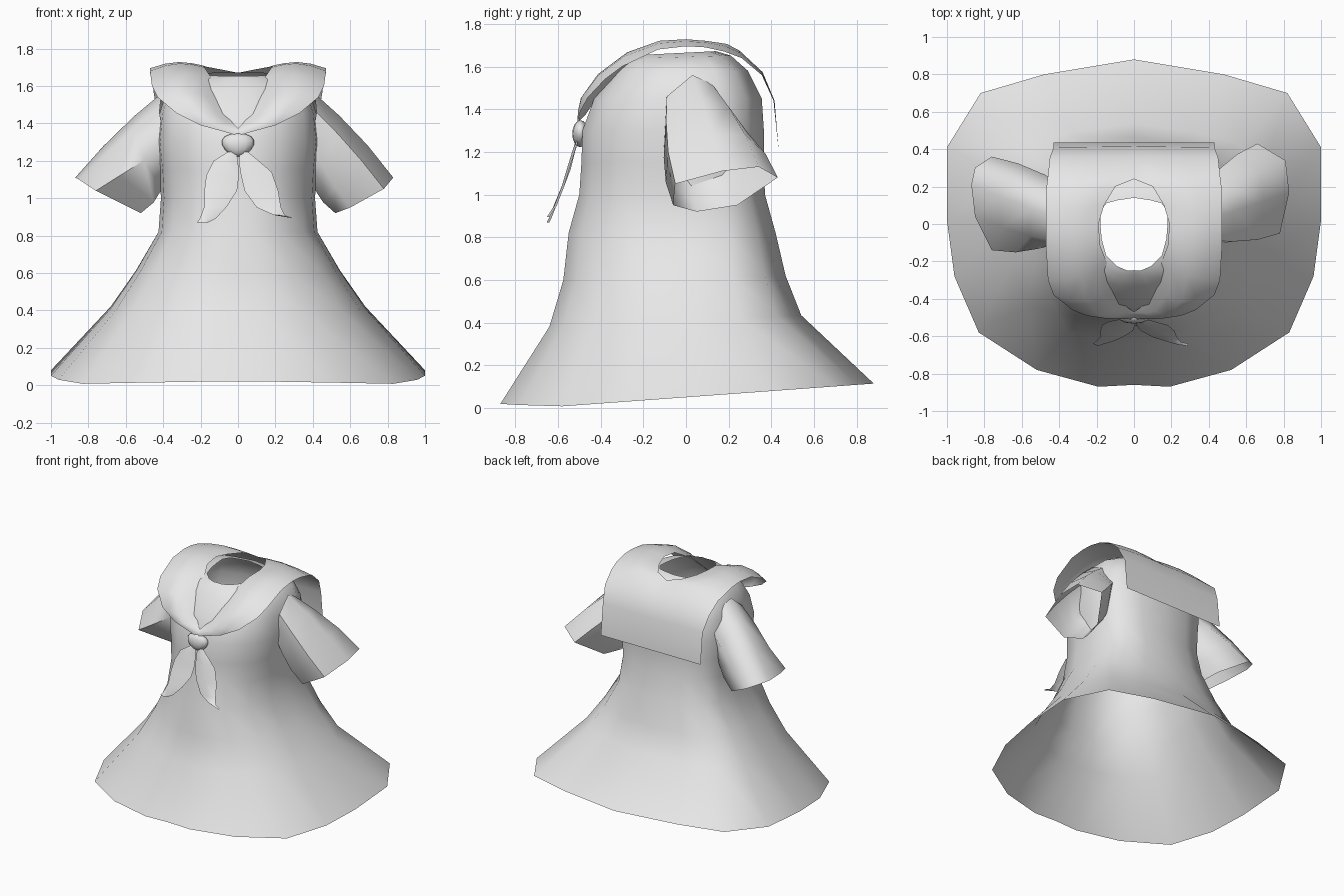
import bpy, bmesh, math
from mathutils import Vector

if "Cube" in bpy.data.objects:
    bpy.data.objects.remove(bpy.data.objects["Cube"])

cloth = bpy.data.materials.new("light_grey_cloth")
cloth.diffuse_color = (0.8, 0.8, 0.8, 1)
cloth.use_nodes = True
cloth.node_tree.nodes["Principled BSDF"].inputs["Base Color"].default_value = cloth.diffuse_color


def make_grid(name, rows, closed=False, mirror=False, angle=60):
    """Skin a list of equally long point rows with quads."""
    bm = bmesh.new()
    vs = [[bm.verts.new(p) for p in r] for r in rows]
    n = len(rows[0])
    for a, b in zip(vs, vs[1:]):
        for i in range(n if closed else n - 1):
            j = (i + 1) % n
            bm.faces.new((a[i], a[j], b[j], b[i]))
    if mirror:
        bmesh.ops.mirror(bm, geom=bm.verts[:] + bm.edges[:] + bm.faces[:],
                         axis='X', merge_dist=0.002)
    bmesh.ops.remove_doubles(bm, verts=bm.verts[:], dist=0.001)
    bmesh.ops.recalc_face_normals(bm, faces=bm.faces[:])
    me = bpy.data.meshes.new(name)
    bm.to_mesh(me)
    bm.free()
    ob = bpy.data.objects.new(name, me)
    bpy.context.collection.objects.link(ob)
    me.materials.append(cloth)
    finish(ob, angle)
    return ob


def finish(ob, angle):
    bpy.ops.object.select_all(action='DESELECT')
    ob.select_set(True)
    bpy.context.view_layer.objects.active = ob
    bpy.ops.object.shade_smooth_by_angle(angle=math.radians(angle))


# Dress body: one plan outline scaled through a stack of levels
half = [(0, .88), (.48, .80), (.82, .70), (1, .41), (1, .02),
        (.96, -.28), (.83, -.58), (.52, -.78), (.19, -.87), (0, -.86)]
plan = half + [(-x, y) for x, y in half[-2:0:-1]]
# height, half width, front depth, back depth, slope of the level
levels = [(.05, 1.0, .87, .88, .073), (.41, .68, .64, .54, .045),
          (.61, .545, .575, .467, .02), (.82, .425, .55, .42, 0),
          (1.0, .412, .50, .37, 0), (1.15, .42, .49, .365, 0),
          (1.3, .435, .485, .365, 0), (1.45, .42, .43, .355, 0),
          (1.58, .38, .33, .29, 0), (1.645, .28, .275, .21, .03),
          (1.665, .18, .25, .14, .05)]
rows = []
for z, rx, yf, yb, slope in levels:
    ring = []
    for x, y in plan:
        yy = y / .88 * yb if y > 0 else y / .87 * yf
        zz = z + slope * yy
        if z == .05:  # the hem curls up slightly at the very front
            zz = max(zz, .006) + max(0, -yy - .65) * .06
        ring.append((x * rx, yy, zz))
    rows.append(ring)
make_grid("dress_body", rows, closed=True)

# Sleeves: seven-sided tubes from the shoulder to a flared cuff
shoulder = [(.36, .20, 1.38), (.39, .12, 1.52), (.41, .03, 1.56), (.42, -.09, 1.46),
            (.39, -.10, 1.28), (.37, .02, 1.13), (.36, .15, 1.20)]
cuffs = {
    "right_sleeve": (1, [(.66, .43, 1.08), (.81, .34, 1.13), (.83, .17, 1.11),
                         (.78, -.05, 1.05), (.60, -.06, .95), (.52, .05, .92), (.54, .24, .95)]),
    "left_sleeve": (-1, [(.76, .36, 1.07), (.85, .30, 1.11), (.87, .21, 1.11),
                         (.85, .04, 1.10), (.76, -.14, 1.04), (.52, .03, .92), (.57, .25, .96)])}
for name, (side, cuff) in cuffs.items():
    rings = []
    for t in (0, .3, .65, 1):
        ring = [Vector(a).lerp(Vector(b), t) for a, b in zip(shoulder, cuff)]
        c = sum(ring, Vector()) / 7
        puff = 1 + .12 * math.sin(math.pi * t)
        ring = [c + (p - c) * puff for p in ring]
        rings.append([(p.x * side, p.y, p.z) for p in ring])
    make_grid(name, rings, closed=True)

# Collar: square back flap running over the shoulders to a V in front
# each station: inner edge, outer edge, upward bulge, forward bulge
stations = [((0, .435, 1.2), (.43, .435, 1.2), 0, 0),
            ((0, .415, 1.44), (.43, .41, 1.44), 0, 0),
            ((0, .36, 1.57), (.45, .355, 1.56), .01, 0),
            ((0, .24, 1.67), (.46, .26, 1.64), .02, 0),
            ((.10, .20, 1.69), (.47, .18, 1.67), .025, 0),
            ((.16, .10, 1.70), (.47, .09, 1.69), .025, 0),
            ((.19, 0, 1.71), (.47, 0, 1.695), .025, 0),
            ((.18, -.12, 1.70), (.47, -.13, 1.68), .03, 0),
            ((.14, -.22, 1.64), (.46, -.30, 1.60), .045, .02),
            ((.11, -.35, 1.53), (.43, -.38, 1.54), .03, .05),
            ((.05, -.43, 1.43), (.33, -.46, 1.455), .01, .05),
            ((.03, -.45, 1.405), (.20, -.495, 1.39), 0, .03),
            ((0, -.47, 1.375), (0, -.51, 1.335), 0, 0)]
rows = []
for a, b, up, fwd in stations:
    row = []
    for t in (0, .2, .45, .72, 1):
        p = Vector(a).lerp(Vector(b), t)
        s = math.sin(math.pi * t)
        row.append((p.x, p.y - fwd * s, p.z + up * s))
    rows.append(row)
make_grid("collar", rows, mirror=True)

# Scarf knot
bpy.ops.mesh.primitive_uv_sphere_add(segments=12, ring_count=8, radius=1,
                                     location=(0, -.495, 1.285))
knot = bpy.context.object
knot.name = "scarf_knot"
for v in knot.data.vertices:
    taper = 1 + .25 * v.co.z
    v.co = (v.co.x * .085 * taper, v.co.y * .038, v.co.z * .063)
knot.data.materials.append(cloth)
finish(knot, 60)

# Scarf tails: rows of left edge, right edge, y, z
tails = {
    "right_scarf_tail": [(.01, .05, -.505, 1.25), (.005, .105, -.52, 1.205),
                         (.012, .18, -.54, 1.14), (.035, .215, -.57, 1.04),
                         (.10, .23, -.605, .95), (.19, .25, -.63, .91),
                         (.28, .29, -.64, .895)],
    "left_scarf_tail": [(-.05, -.01, -.505, 1.25), (-.13, 0, -.52, 1.20),
                        (-.17, .005, -.54, 1.12), (-.18, -.005, -.57, 1.04),
                        (-.18, -.06, -.605, .955), (-.205, -.12, -.63, .89),
                        (-.22, -.16, -.64, .87)]}
for name, edge in tails.items():
    make_grid(name, [[(x0, y, z), ((x0 + x1) / 2, y - .012, z), (x1, y, z)]
                     for x0, x1, y, z in edge])
